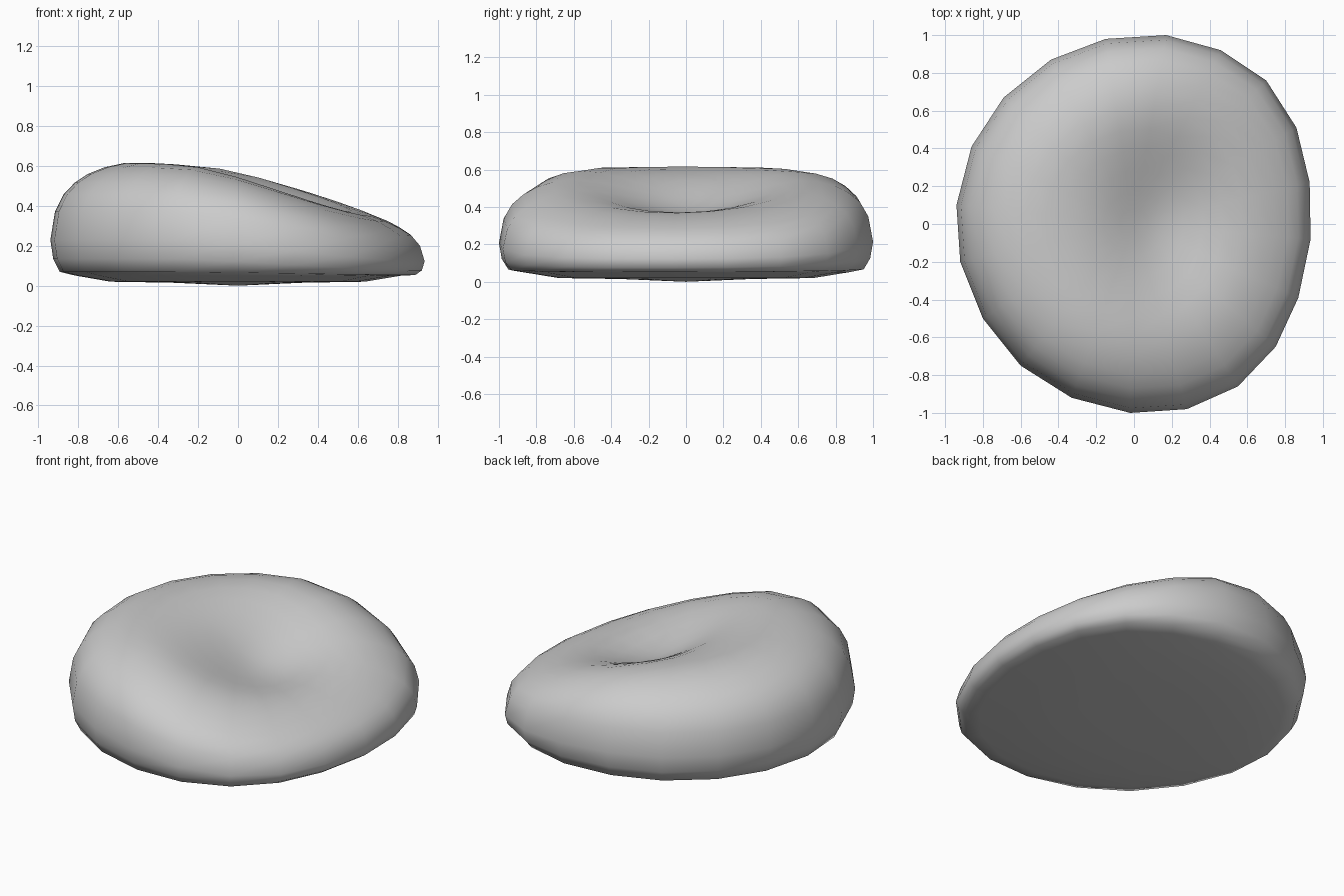
import bpy, bmesh, math

if "Cube" in bpy.data.objects:
    bpy.data.objects.remove(bpy.data.objects["Cube"])

# Twenty-sided footprint of the bean bag
OUTLINE = [(.93, .22), (.86, .51), (.70, .76), (.46, .92), (.17, 1.0),
           (-.15, .98), (-.44, .87), (-.69, .67), (-.86, .41), (-.94, .10),
           (-.92, -.20), (-.80, -.50), (-.60, -.75), (-.33, -.92), (-.02, -1.0),
           (.28, -.98), (.55, -.86), (.75, -.65), (.87, -.39), (.935, -.08)]

# Rings from the underside out to the rim, then over the top to the middle:
# (radius fraction, fixed height, fraction of the local crown height)
RINGS = [(.35, .015, 0), (.68, .020, 0), (.87, .048, .005), (.95, .035, .055),
         (.985, .01, .20), (1.0, 0, .37), (.975, 0, .60), (.93, 0, .735),
         (.87, 0, .83), (.80, 0, .90), (.71, 0, .955), (.61, 0, .99),
         (.50, 0, 1), (.39, 0, 1), (.28, 0, 1), (.17, 0, 1), (.08, 0, 1)]


def crown(x, y):
    """High backrest sloping down to the low seat edge."""
    s = min(1, max(0, (x - .13 * y + .28) / 1.36))
    return .622 - .30 * s * s * (3 - 2 * s)


def dent(x, y):
    """Hollow where a sitter sinks in."""
    return .172 * math.exp(-((x - .16) / .35) ** 2 - ((y - .03) / .47) ** 2)


# Loft the rings and close both ends with fans
bm = bmesh.new()
rings = []
for i, (r, fixed, part) in enumerate(RINGS):
    ring = []
    for px, py in OUTLINE:
        x, y = px * r, py * r
        z = fixed + part * crown(x, y)
        if i > 7:
            z -= dent(x, y)
        ring.append(bm.verts.new((x, y, z)))
    rings.append(ring)
n = len(OUTLINE)
for a, b in zip(rings, rings[1:]):
    for k in range(n):
        j = (k + 1) % n
        bm.faces.new((a[k], a[j], b[j], b[k]))
bottom = bm.verts.new((0, 0, 0))
top = bm.verts.new((0, 0, crown(0, 0) - dent(0, 0)))
for k in range(n):
    j = (k + 1) % n
    bm.faces.new((bottom, rings[0][j], rings[0][k]))
    bm.faces.new((top, rings[-1][k], rings[-1][j]))
bmesh.ops.recalc_face_normals(bm, faces=bm.faces)
for f in bm.faces:
    f.smooth = True

mesh = bpy.data.meshes.new("bean_bag")
bm.to_mesh(mesh)
bm.free()
bpy.context.collection.objects.link(bpy.data.objects.new("bean_bag", mesh))
